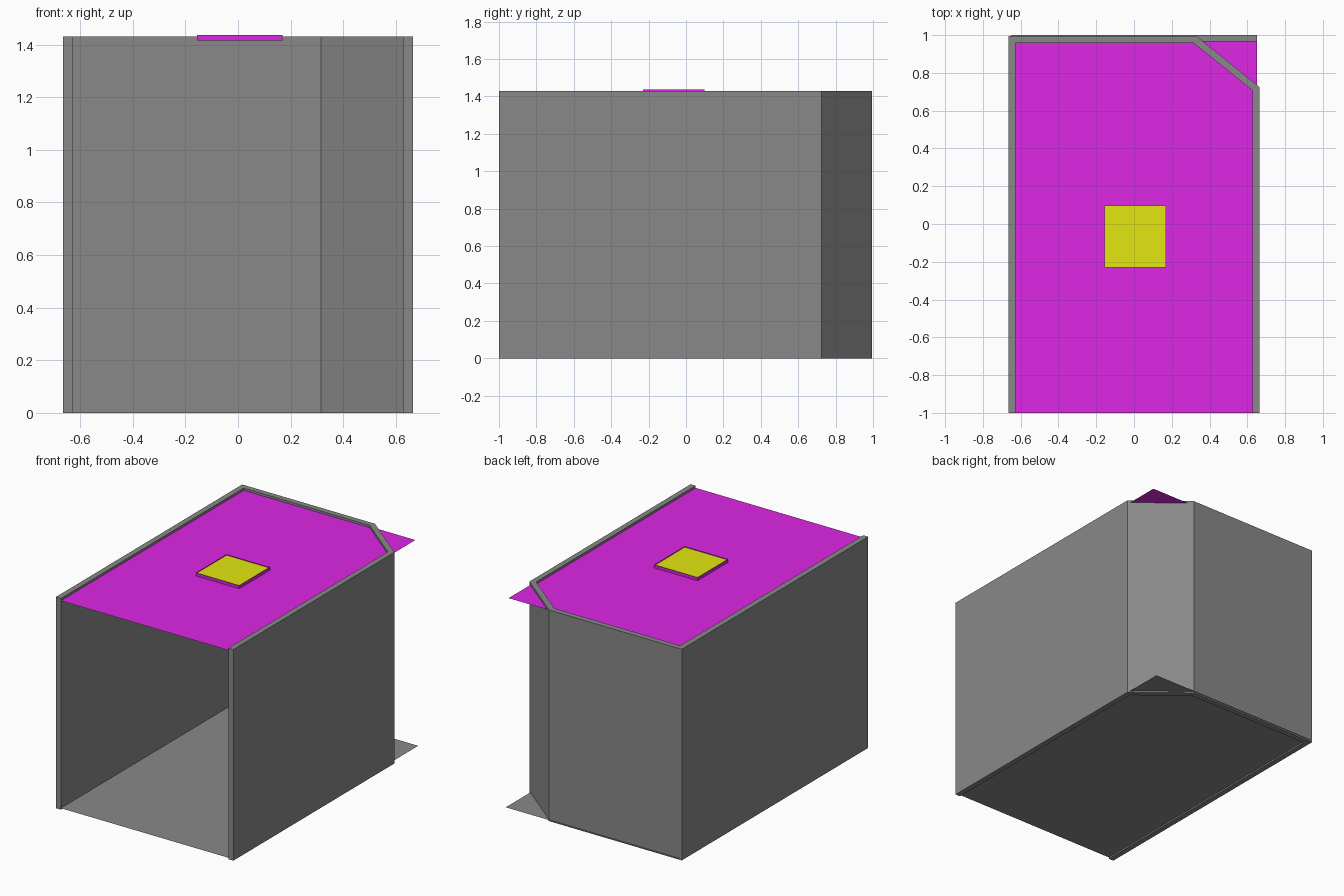
import bpy
import bmesh

if "Cube" in bpy.data.objects:
    bpy.data.objects.remove(bpy.data.objects["Cube"])


def material(name, rgb):
    m = bpy.data.materials.new(name)
    m.diffuse_color = (*rgb, 1)
    m.use_nodes = True
    m.node_tree.nodes["Principled BSDF"].inputs["Base Color"].default_value = m.diffuse_color
    return m


GRAY = material("wall_gray", (0.25, 0.25, 0.25))
MAGENTA = material("ceiling_magenta", (0.72, 0.02, 0.78))
YELLOW = material("lamp_yellow", (0.78, 0.81, 0.005))


def add_object(name, bm, mat, recalc=False):
    if recalc:
        bmesh.ops.recalc_face_normals(bm, faces=bm.faces[:])
    mesh = bpy.data.meshes.new(name)
    bm.to_mesh(mesh)
    bm.free()
    mesh.materials.append(mat)
    ob = bpy.data.objects.new(name, mesh)
    bpy.context.collection.objects.link(ob)
    return ob


def rectangle(x0, x1, y0, y1):
    return [(x0, y0), (x1, y0), (x1, y1), (x0, y1)]


def ring(bm, pts, z):
    return [bm.verts.new((x, y, z)) for x, y in pts]


def sheet(name, pts, z, mat):
    bm = bmesh.new()
    bm.faces.new(ring(bm, pts, z))
    return add_object(name, bm, mat)


HEIGHT, FLOOR_Z, CEILING_Z = 1.43, 0.01, 1.415

# Walls: one solid U with a cut-off back right corner, open at the front
outer = [(-.665, -1), (-.665, .995), (.33, .995), (.665, .725), (.665, -1)]
inner = [(-.627, -1), (-.627, .957), (.316, .957), (.628, .706), (.628, -1)]
bm = bmesh.new()
for i in range(4):
    bm.faces.new(ring(bm, [outer[i], outer[i + 1], inner[i + 1], inner[i]], 0))
bmesh.ops.remove_doubles(bm, verts=bm.verts[:], dist=1e-5)
ext = bmesh.ops.extrude_face_region(bm, geom=bm.faces[:], use_keep_orig=True)
top = [g for g in ext["geom"] if isinstance(g, bmesh.types.BMVert)]
bmesh.ops.translate(bm, verts=top, vec=(0, 0, HEIGHT))
add_object("walls", bm, GRAY, recalc=True)

# Floor sheet runs past the cut corner
sheet("floor", rectangle(-.65, .65, -1, 1), FLOOR_Z, GRAY)

# Ceiling sheet with a square opening for the lamp
lamp = rectangle(-.155, .17, -.23, .098)
bm = bmesh.new()
edge = ring(bm, rectangle(-.65, .65, -1, .97), CEILING_Z)
hole = ring(bm, lamp, CEILING_Z)
for i in range(4):
    j = (i + 1) % 4
    bm.faces.new((edge[i], edge[j], hole[j], hole[i]))
add_object("ceiling", bm, MAGENTA)

# Raised lip round the opening
bm = bmesh.new()
low, high = ring(bm, lamp, CEILING_Z), ring(bm, lamp, 1.437)
for i in range(4):
    j = (i + 1) % 4
    bm.faces.new((low[i], low[j], high[j], high[i]))
add_object("lamp_frame", bm, MAGENTA)

# Lamp panel
sheet("lamp_panel", lamp, 1.43, YELLOW)
